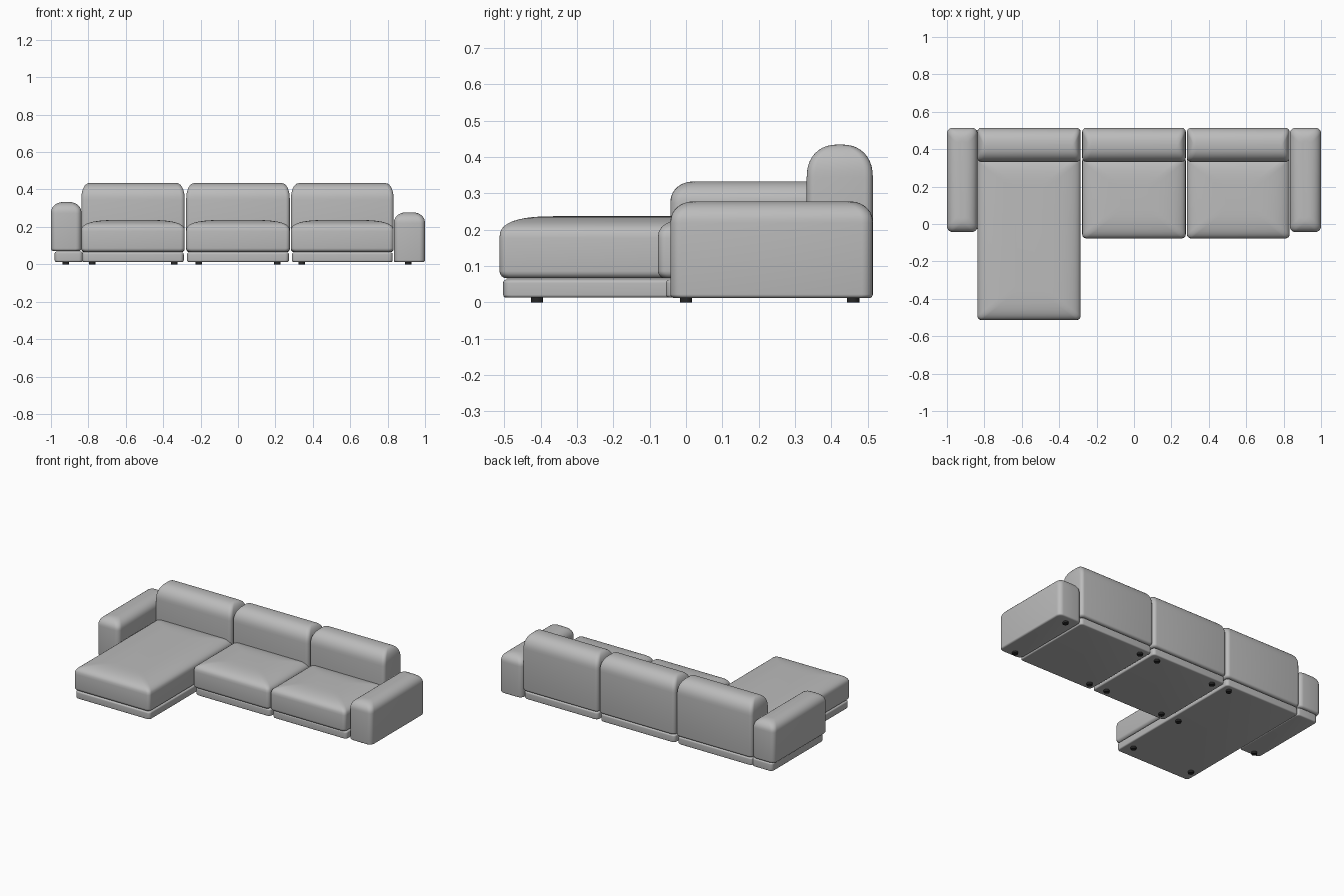
import bpy, bmesh
from math import sin, cos, pi

cube = bpy.data.objects.get("Cube")
if cube:
    bpy.data.objects.remove(cube, do_unlink=True)


def material(name, rgb):
    m = bpy.data.materials.new(name)
    m.use_nodes = True
    m.diffuse_color = (*rgb, 1)
    bsdf = next(n for n in m.node_tree.nodes if n.type == 'BSDF_PRINCIPLED')
    bsdf.inputs["Base Color"].default_value = (*rgb, 1)
    bsdf.inputs["Roughness"].default_value = 0.8
    return m


FABRIC = material("grey fabric", (0.5, 0.5, 0.5))
BLACK = material("black plastic", (0.02, 0.02, 0.02))


def finish(name, bm, mat):
    mesh = bpy.data.meshes.new(name)
    bmesh.ops.recalc_face_normals(bm, faces=bm.faces)
    bm.to_mesh(mesh)
    bm.free()
    mesh.materials.append(mat)
    obj = bpy.data.objects.new(name, mesh)
    bpy.context.collection.objects.link(obj)
    bpy.ops.object.select_all(action='DESELECT')
    obj.select_set(True)
    bpy.context.view_layer.objects.active = obj
    bpy.ops.object.shade_smooth_by_angle(angle=0.7)


def pad(name, x, y, z, top=(0.01, 0.01, 0.01), low=0.008, corner=0.02, power=1.0):
    """Stack of rounded rectangles; top = (x inset, y inset, drop) of the crown."""
    cx, cy = sum(x) / 2, sum(y) / 2
    hx, hy = (x[1] - x[0]) / 2, (y[1] - y[0]) / 2
    ax, ay, drop = top
    steps = 10
    layers = []
    for i in range(5):
        t = i / 4 * pi / 2
        inset = low * (1 - sin(t))
        layers.append((inset, inset, z[0] + low * (1 - cos(t))))
    for i in range(steps + 1):
        t = i / steps * pi / 2
        k = 1 - max(cos(t), 0) ** power
        layers.append((ax * k, ay * k, z[1] - drop + drop * sin(t) ** power))

    bm = bmesh.new()
    rings = []
    for ix, iy, h in layers:
        w, d = hx - ix, hy - iy
        r = min(corner, w * 0.9, d * 0.9)
        ring = []
        for q, (sx, sy) in enumerate(((1, 1), (-1, 1), (-1, -1), (1, -1))):
            for j in range(6):
                a = (q + j / 5) * pi / 2
                ring.append(bm.verts.new((cx + sx * (w - r) + r * cos(a),
                                          cy + sy * (d - r) + r * sin(a), h)))
        rings.append(ring)
    for a, b in zip(rings, rings[1:]):
        for i in range(len(a)):
            j = (i + 1) % len(a)
            bm.faces.new((a[i], a[j], b[j], b[i]))
    bm.faces.new(rings[0][::-1])
    bm.faces.new(rings[-1])
    finish(name, bm, FABRIC)


# Three modules: x range, seat front and base front
modules = {
    "chaise": ((-0.838, -0.285), -0.513, -0.503),
    "middle": ((-0.277, 0.277), -0.077, -0.055),
    "left": ((0.283, 0.832), -0.077, -0.055),
}
for name, (x, seat_y, base_y) in modules.items():
    pad(name + "_base", (x[0] + 0.005, x[1] - 0.005), (base_y, 0.505), (0.013, 0.063))
    pad(name + "_seat", x, (seat_y, 0.36), (0.066, 0.237),
        top=(0.2, 0.16, 0.06), low=0.02, corner=0.022, power=0.75)
    pad(name + "_back", x, (0.332, 0.514), (0.066, 0.434),
        top=(0.045, 0.085, 0.09), low=0.015, corner=0.022, power=0.9)

# Armrests: the right one sits on a plinth, the left one reaches down
pad("right_arm_base", (-0.98, -0.83), (-0.03, 0.505), (0.013, 0.068))
pad("right_arm", (-1, -0.837), (-0.043, 0.514), (0.07, 0.333),
    top=(0.07, 0.07, 0.06), low=0.015, corner=0.03, power=0.9)
pad("left_arm", (0.833, 1), (-0.043, 0.514), (0.012, 0.278),
    top=(0.07, 0.07, 0.06), low=0.01, corner=0.03, power=0.9)

# Feet
spots = [(x, y) for x in (-0.34, -0.21, 0.21, 0.34, 0.91) for y in (0.0, 0.46)]
spots += [(-0.92, 0.0), (-0.78, -0.41), (-0.34, -0.41)]
for i, (x, y) in enumerate(spots):
    bm = bmesh.new()
    bmesh.ops.create_cone(bm, cap_ends=True, segments=20, radius1=0.017,
                          radius2=0.017, depth=0.016)
    bmesh.ops.translate(bm, verts=bm.verts, vec=(x, y, 0.008))
    finish(f"foot_{i + 1}", bm, BLACK)
